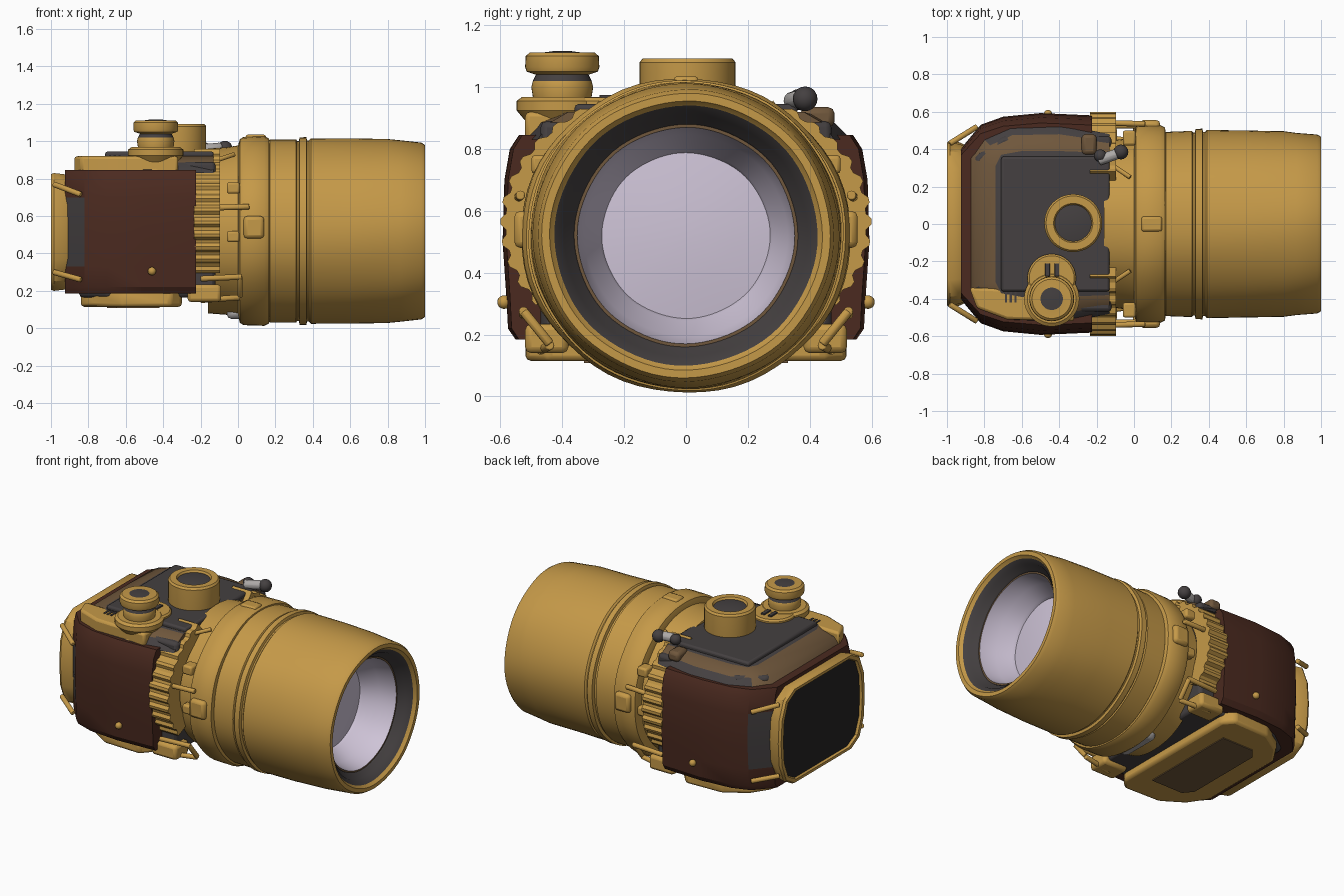
import bpy, bmesh, math
from mathutils import Vector

if "Cube" in bpy.data.objects:
    bpy.data.objects.remove(bpy.data.objects["Cube"])

COLOURS = {
    "gold": (0.56, 0.32, 0.065), "leather_brown": (0.07, 0.023, 0.014),
    "charcoal": (0.058, 0.051, 0.052), "lavender_glass": (0.62, 0.55, 0.68),
    "screen_black": (0.018, 0.017, 0.016), "bronze": (0.16, 0.095, 0.045),
    "pale_grey": (0.42, 0.40, 0.39),
}
NAMES = list(COLOURS)
GOLD, BROWN, DARK, GLASS, BLACK, BRONZE, GREY = range(7)
MATS = []
for n, c in COLOURS.items():
    m = bpy.data.materials.new(n)
    m.diffuse_color = (*c, 1)
    m.use_nodes = True
    m.node_tree.nodes["Principled BSDF"].inputs["Base Color"].default_value = m.diffuse_color
    MATS.append(m)


def finish(name, bm, bevel=0, angle=35):
    bmesh.ops.recalc_face_normals(bm, faces=bm.faces)
    me = bpy.data.meshes.new(name)
    bm.to_mesh(me)
    bm.free()
    for m in MATS:
        me.materials.append(m)
    me.shade_smooth()
    me.set_sharp_from_angle(angle=math.radians(angle))
    ob = bpy.data.objects.new(name, me)
    bpy.context.collection.objects.link(ob)
    if bevel:
        b = ob.modifiers.new("soft_edges", "BEVEL")
        b.width, b.segments, b.limit_method = bevel, 2, "ANGLE"
    return ob


def loft(name, rings, mat, caps=None, bevel=0, angle=35):
    """Skin closed rings; mat is an index or a rule mat(band, edge)."""
    bm = bmesh.new()
    vs = [[bm.verts.new(p) for p in r] for r in rings]
    n = len(rings[0])
    for b in range(len(rings) - 1):
        for e in range(n):
            f = bm.faces.new((vs[b][e], vs[b][(e + 1) % n], vs[b + 1][(e + 1) % n], vs[b + 1][e]))
            f.material_index = mat(b, e) if callable(mat) else mat
    caps = caps or ((mat, mat) if not callable(mat) else (0, 0))
    for ring, c in ((vs[0], caps[0]), (vs[-1], caps[1])):
        bm.faces.new(ring).material_index = c
    return finish(name, bm, bevel, angle)


def lathe(name, axis, centre, profile, end=GOLD, n=64, wobble=0, squash=1):
    """Profile rows: position, radius, colour of the band that starts there."""
    rings = []
    for a, r, _ in profile:
        ring = []
        for i in range(n):
            t = 2 * math.pi * i / n
            k = r * (1 + wobble * math.sin(5 * t + 11 * a) * math.sin(3 * t - 7 * a))
            u, v = k * math.cos(t), k * math.sin(t)
            ring.append((a, centre[0] + u * squash, centre[1] + v) if axis == "x"
                        else (centre[0] + u, centre[1] + v, a))
        rings.append(ring)
    return loft(name, rings, lambda b, e: profile[b][2], (profile[0][2], end))


def box(name, lo, hi, mat, bevel=0.012):
    ring = lambda z: [(lo[0], lo[1], z), (hi[0], lo[1], z), (hi[0], hi[1], z), (lo[0], hi[1], z)]
    return loft(name, [ring(lo[2]), ring(hi[2])], mat, None, bevel)


def rod(name, a, b, r, mat, n=10):
    a, b = Vector(a), Vector(b)
    q = (b - a).to_track_quat("Z", "Y")
    c = [q @ Vector((r * math.cos(2 * math.pi * i / n), r * math.sin(2 * math.pi * i / n), 0)) for i in range(n)]
    return loft(name, [[a + p for p in c], [b + p for p in c]], mat, None, r * 0.3)


def ball(name, p, r, mat):
    bm = bmesh.new()
    bmesh.ops.create_uvsphere(bm, u_segments=16, v_segments=10, radius=r)
    bmesh.ops.translate(bm, verts=bm.verts, vec=p)
    for f in bm.faces:
        f.material_index = mat
    return finish(name, bm, 0, 60)


def plan(half, z, k=1):
    """Mirror a half outline (x, y) over y at height z."""
    return [(x, y * k, z) for x, y in half] + [(x, -y * k, z) for x, y in reversed(half)]


# Lens barrel with recessed front glass
CZ = 0.52
lathe("lens_barrel", "x", (0, CZ), [
    (-0.16, 0.44, GOLD), (-0.06, 0.45, GOLD), (0.0, 0.46, GOLD), (0.155, 0.475, GOLD),
    (0.17, 0.49, GOLD), (0.31, 0.492, GOLD), (0.315, 0.484, GOLD), (0.325, 0.484, GOLD),
    (0.33, 0.503, GOLD), (0.365, 0.503, GOLD), (0.37, 0.486, GOLD), (0.38, 0.486, GOLD),
    (0.39, 0.497, GOLD), (0.6, 0.494, GOLD), (0.8, 0.49, GOLD), (0.87, 0.482, GOLD),
    (0.98, 0.472, GOLD), (1.0, 0.46, GOLD), (1.0, 0.435, GOLD), (0.98, 0.42, DARK),
    (0.96, 0.395, DARK), (0.945, 0.39, DARK), (0.92, 0.362, DARK), (0.91, 0.358, BRONZE),
    (0.91, 0.348, GLASS), (0.80, 0.325, GLASS), (0.72, 0.275, GLASS), (0.70, 0.268, GLASS),
    (0.715, 0.15, GLASS), (0.72, 0.03, GLASS)], GLASS, 80, 0.006, 1.01)
lathe("lens_collar", "x", (0, CZ), [
    (0.0, 0.46, GOLD), (0.01, 0.495, GOLD), (0.03, 0.507, GOLD), (0.14, 0.507, GOLD),
    (0.165, 0.495, GOLD), (0.17, 0.47, GOLD)], GOLD, 64, 0.008, 1.05)
box("collar_top_lug", (0.04, -0.04, 0.98), (0.15, 0.04, 1.035), GOLD)
box("collar_grey_catch", (-0.06, -0.14, 0.05), (0.025, 0.14, 0.15), GREY, 0.025)

# Dark chassis and leather-covered body
loft("chassis", [plan([(-0.85, 0.36), (-0.7, 0.47), (-0.12, 0.47)], z) for z in (0.165, 0.89)], DARK, None, 0.02)
side = [(-0.925, 0.40), (-0.82, 0.525), (-0.7, 0.568), (-0.5, 0.587), (-0.225, 0.575)]
levels = [(0.185, 0.94), (0.22, 0.98), (0.33, 0.99), (0.5, 1.01), (0.7, 1.0), (0.80, 0.97), (0.845, 0.92)]
loft("leather_body", [plan(side, z, k) for z, k in levels],
     lambda b, e: DARK if b in (2, 3) and e in (0, 8) else BROWN, (BROWN, BROWN), 0, 30)

# Top cover: sloped border, panel
slope = [[(-0.88, 0.36), (-0.81, 0.46), (-0.66, 0.525), (-0.4, 0.535), (-0.13, 0.48)],
         [(-0.85, 0.33), (-0.77, 0.42), (-0.65, 0.475), (-0.4, 0.48), (-0.13, 0.44)],
         [(-0.74, 0.31), (-0.71, 0.37), (-0.6, 0.39), (-0.4, 0.39), (-0.13, 0.38)]]
loft("top_cover", [plan(s, z) for s, z in zip(slope, (0.83, 0.885, 0.92))],
     lambda b, e: BRONZE if b == 1 or e in (0, 8, 9) else DARK, (DARK, DARK))
loft("top_panel", [plan([(-0.71, 0.36), (-0.13, 0.36)], z) for z in (0.91, 0.945)], DARK, None, 0.012)
loft("front_top_strip", [[(-0.88, -0.34, z), (-0.84, -0.45, z), (-0.68, -0.51, z), (-0.32, -0.52, z),
     (-0.32, -0.36, z)] for z in (0.83, 0.92)], GOLD, None, 0.015)
for i in range(3):
    x = -0.69 + i * 0.025
    box("vent_slit", (x, -0.42, 0.915), (x + 0.012, -0.36, 0.924), DARK, 0)

# Base plate with inset panel
base = [(-0.84, 0.30), (-0.76, 0.42), (-0.62, 0.51), (-0.36, 0.52), (-0.30, 0.45)]
loft("base_plate", [plan(base, 0.115), plan(base, 0.2)], GOLD, None, 0.018)
loft("base_inset", [plan([(-0.70, 0.27), (-0.65, 0.33), (-0.42, 0.33)], z) for z in (0.109, 0.117)], BRONZE)

# Rear viewing screen in a chamfered frame
outline = [(-0.40, 0.0), (-0.44, 0.16), (-0.44, -0.16), (-0.39, -0.27), (-0.28, -0.315)]
half = [(0.30, 0.315), (0.39, 0.265), (0.435, 0.15), (0.445, 0.0), (0.435, -0.15), (0.39, -0.265), (0.30, -0.315)]
octo = half + [(-y, z) for y, z in reversed(half)]
steps = [(-0.89, 0.93), (-0.93, 0.98), (-0.985, 1.0), (-1.0, 0.98), (-1.0, 0.925), (-0.985, 0.91)]
loft("screen_frame", [[(x, y * k, 0.515 + z * k) for y, z in octo] for x, k in steps],
     lambda b, e: GOLD, (GOLD, BLACK))

# Ribbed side bands, brackets, clips and rivets on both sides
for s in (1, -1):
    outer, inner = [], []
    N = 44
    for i in range(N + 1):
        t = math.radians(-36 + 98 * i / N)
        k = 1.0 if i % 4 < 2 else 0.972
        outer.append((s * 0.6 * k * math.cos(t), 0.56 + 0.45 * k * math.sin(t)))
        inner.append((s * 0.47 * math.cos(t), 0.56 + 0.37 * math.sin(t)))
    yz = outer + inner[::-1]
    loft("ribbed_band", [[(x, y, z) for y, z in yz] for x in (-0.235, -0.095)], GOLD, None, 0, 20)
    box("lower_bracket", (-0.27, min(s * 0.38, s * 0.52), 0.14), (-0.09, max(s * 0.38, s * 0.52), 0.235), GOLD, 0.02)
    rod("lower_lever", (-0.2, s * 0.525, 0.265), (0.02, s * 0.525, 0.275), 0.016, GOLD)
    rod("lever_tip", (0.01, s * 0.525, 0.275), (0.01, s * 0.44, 0.17), 0.016, GOLD)
    rod("lever_foot", (0.01, s * 0.44, 0.165), (-0.2, s * 0.47, 0.15), 0.016, GOLD)
    rod("side_bar", (-0.12, s * 0.54, 0.645), (0.06, s * 0.535, 0.65), 0.016, GOLD)
    for z in (0.46, 0.72):
        box("mount_block", (-0.06, min(s * 0.42, s * 0.5), z), (0.01, max(s * 0.42, s * 0.5), z + 0.06), GOLD)
    box("side_lug", (0.03, min(s * 0.5, s * 0.555), 0.48), (0.14, max(s * 0.5, s * 0.555), 0.60), GOLD, 0.02)
    for z0, z1 in ((0.77, 0.715), (0.30, 0.26)):
        rod("frame_claw", (-0.985, s * 0.43, z0), (-0.84, s * 0.52, z1), 0.016, GOLD)
    ball("rivet", (-0.46, s * 0.588, 0.305), 0.022, GOLD)
    rod("top_strut", (-0.11, s * 0.31, 0.9), (-0.02, s * 0.25, 0.93), 0.013, GOLD)

# Top dial
lathe("top_dial", "z", (-0.325, 0.005), [
    (0.9, 0.15, GOLD), (0.95, 0.155, GOLD), (1.08, 0.155, GOLD), (1.093, 0.145, GOLD),
    (1.093, 0.105, GOLD), (1.08, 0.098, DARK), (1.088, 0.05, DARK)], DARK, 40)

# Winding knob on its pear-shaped foot
lathe("winding_knob", "z", (-0.44, -0.40), [
    (0.80, 0.13, GOLD), (0.88, 0.11, GOLD), (0.925, 0.148, GOLD), (0.955, 0.148, GOLD),
    (0.968, 0.13, GOLD), (0.968, 0.095, GOLD), (1.0, 0.10, GOLD), (1.02, 0.095, DARK),
    (1.04, 0.085, GOLD), (1.05, 0.115, GOLD), (1.065, 0.12, GOLD), (1.10, 0.118, GOLD),
    (1.112, 0.105, GOLD), (1.112, 0.06, DARK), (1.116, 0.03, DARK)], DARK, 40)
lathe("knob_foot", "z", (-0.44, -0.29), [(0.9, 0.13, GOLD), (0.955, 0.13, GOLD), (0.966, 0.12, GOLD)], GOLD, 32)
for x in (-0.475, -0.425):
    box("foot_notch", (x, -0.28, 0.96), (x + 0.025, -0.21, 0.975), DARK, 0.003)

# Small switch with dark ball ends
box("switch_hump", (-0.28, 0.37, 0.87), (-0.20, 0.48, 0.935), BRONZE, 0.02)
rod("switch_stem", (-0.19, 0.34, 0.955), (-0.09, 0.375, 0.965), 0.03, GREY)
ball("switch_ball", (-0.07, 0.385, 0.962), 0.04, DARK)
ball("switch_end", (-0.18, 0.365, 0.96), 0.034, DARK)
